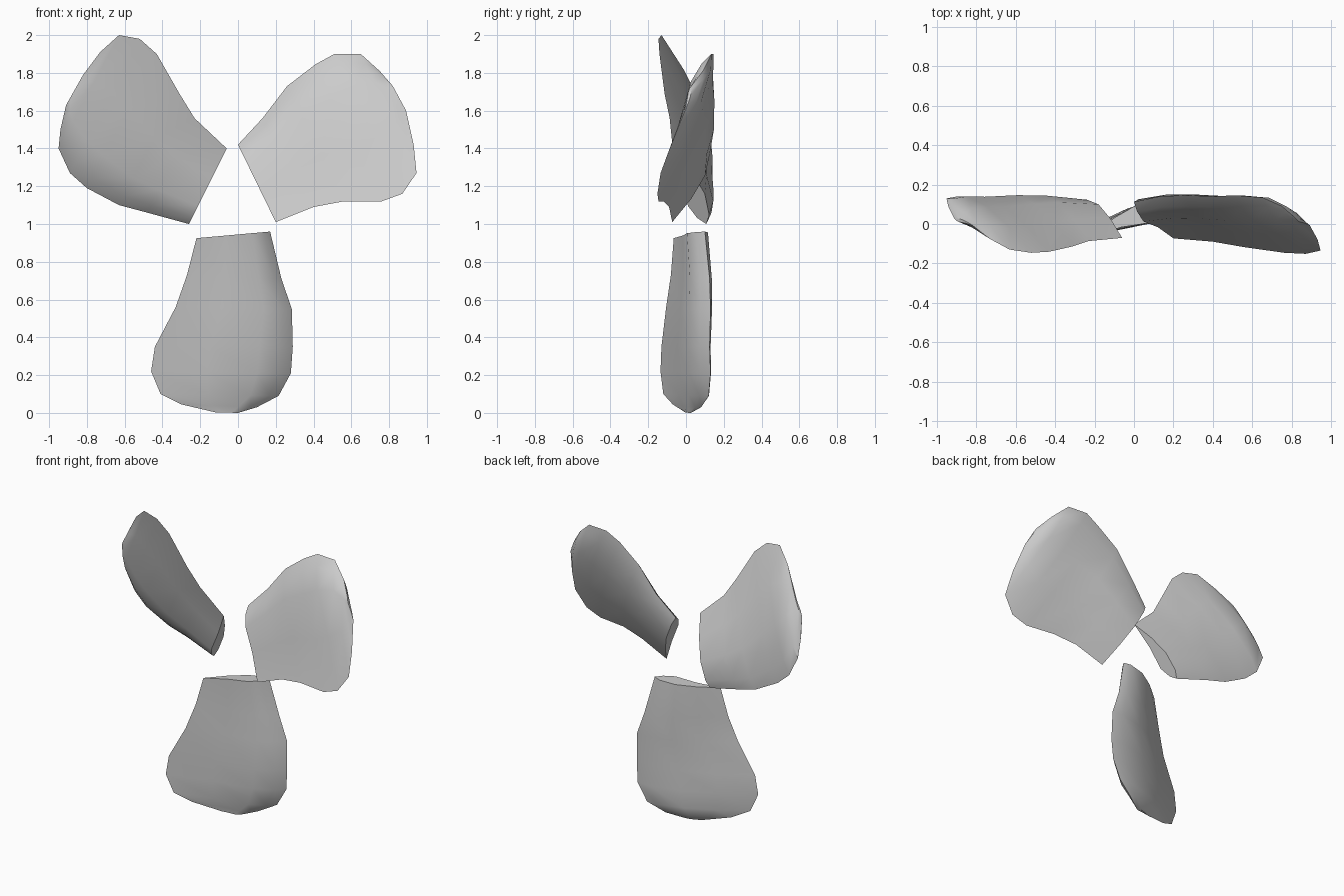
import bpy, bmesh
from mathutils import Vector

if "Cube" in bpy.data.objects:
    bpy.data.objects.remove(bpy.data.objects["Cube"])

# Shared blade section: (fraction across from thin edge to thick edge, offset from chord)
SECTION = [(0, 0), (.4, -.017), (.76, -.055), (.92, -.035), (1, 0),
           (.88, .036), (.6, .063), (.3, .045)]
# Depth of each edge and relative thickness, root to tip
THIN_Y = [-.065, -.08, -.105, -.13, -.135, -.12, -.07, -.005]
THICK_Y = [.10, .125, .13, .125, .13, .12, .08, .025]
THICKNESS = [1, 1, 1, 1, .95, .85, .55, .15]


def make_blade(name, thin_edge, thick_edge, y_scale):
    """Loft the shared section between two edge curves given in (x, z)."""
    bm = bmesh.new()
    rings = []
    for (lx, lz), (rx, rz), ly, ry, t in zip(thin_edge, thick_edge, THIN_Y, THICK_Y, THICKNESS):
        a, b = Vector((lx, ly * y_scale, lz)), Vector((rx, ry * y_scale, rz))
        rings.append([bm.verts.new(a.lerp(b, f) + Vector((0, d * t, 0))) for f, d in SECTION])
    n = len(SECTION)
    for r0, r1 in zip(rings, rings[1:]):
        for i in range(n):
            j = (i + 1) % n
            bm.faces.new((r0[i], r0[j], r1[j], r1[i]))
    bm.faces.new(rings[0])
    bm.faces.new(rings[-1][::-1])
    bmesh.ops.recalc_face_normals(bm, faces=bm.faces)
    mesh = bpy.data.meshes.new(name)
    bm.to_mesh(mesh)
    bm.free()
    obj = bpy.data.objects.new(name, mesh)
    bpy.context.collection.objects.link(obj)
    bpy.ops.object.select_all(action='DESELECT')
    obj.select_set(True)
    bpy.context.view_layer.objects.active = obj
    bpy.ops.object.shade_smooth_by_angle(angle=0.7)


# Lower blade
make_blade("lower_blade",
           [(-.22, .925), (-.27, .73), (-.33, .56), (-.44, .35), (-.46, .22), (-.41, .1), (-.3, .045), (-.12, .003)],
           [(.17, .96), (.23, .71), (.285, .55), (.29, .35), (.28, .21), (.215, .09), (.1, .03), (0, 0)], 1.0)
# Upper left blade
make_blade("upper_left_blade",
           [(-.06, 1.4), (-.23, 1.56), (-.31, 1.69), (-.43, 1.9), (-.52, 1.98), (-.63, 2), (-.73, 1.91), (-.82, 1.79)],
           [(-.26, 1), (-.48, 1.06), (-.63, 1.1), (-.8, 1.19), (-.89, 1.27), (-.95, 1.4), (-.94, 1.5), (-.91, 1.63)], 1.08)
# Upper right blade
make_blade("upper_right_blade",
           [(.2, 1.01), (.4, 1.09), (.56, 1.12), (.76, 1.12), (.87, 1.16), (.945, 1.27), (.93, 1.42), (.89, 1.6)],
           [(0, 1.42), (.13, 1.56), (.26, 1.73), (.41, 1.845), (.51, 1.9), (.65, 1.9), (.75, 1.81), (.82, 1.73)], 1.12)
